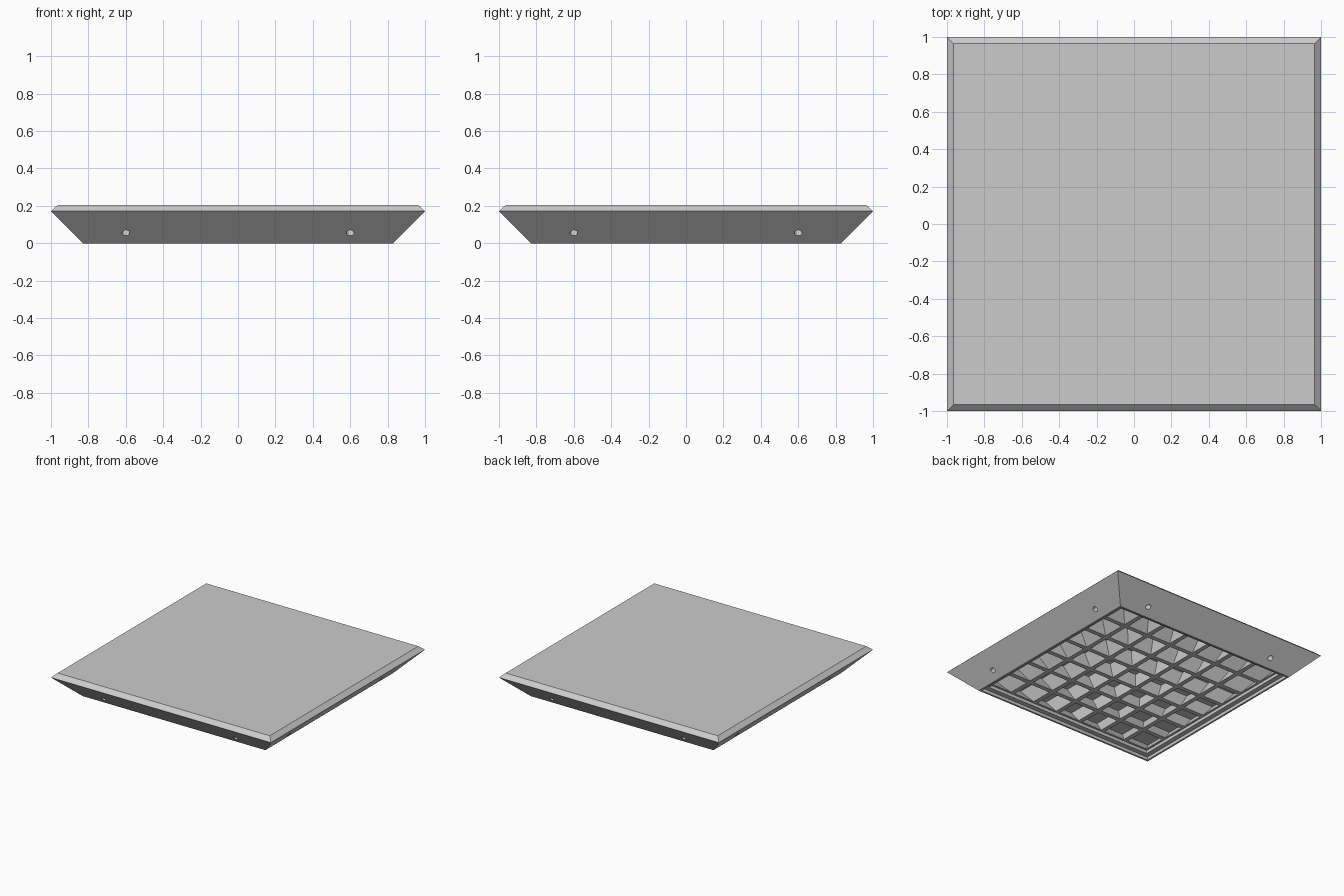
import bpy
import bmesh
from math import pi
from mathutils import Matrix, Vector

cube = bpy.data.objects.get("Cube")
if cube:
    bpy.data.objects.remove(cube, do_unlink=True)

BASE, WIDE = 0.83, 0.172      # half width at the foot, height of the widest edge
TOP, CHAMFER = 0.205, 0.036
RIB_LEVEL = 0.05              # underside of the recessed ribs
CEILING = 0.165               # top of the hollows
CELLS, RIB, FIELD = 7, 0.035, 0.715

grey = bpy.data.materials.new("light_grey")
grey.use_nodes = True
colour = (0.6, 0.6, 0.6, 1)
grey.diffuse_color = colour
grey.node_tree.nodes["Principled BSDF"].inputs["Base Color"].default_value = colour


def flare(z):
    """Outward scale of the body at height z (45 degree sides)."""
    return 1 + z / BASE


def rectangle(bm, x0, x1, y0, y1, z, scale=1.0):
    return [bm.verts.new((x * scale, y * scale, z))
            for x, y in ((x0, y0), (x1, y0), (x1, y1), (x0, y1))]


def solid(bm, rings):
    """Close a stack of rectangles into a solid."""
    for a, b in zip(rings, rings[1:]):
        for i in range(4):
            j = (i + 1) % 4
            bm.faces.new((a[i], a[j], b[j], b[i]))
    bm.faces.new(rings[0])
    bm.faces.new(rings[-1])


def stepped(bm, profile):
    solid(bm, [rectangle(bm, -h, h, -h, h, z) for h, z in profile])


def finish(bm, name):
    bmesh.ops.recalc_face_normals(bm, faces=bm.faces)
    mesh = bpy.data.meshes.new(name)
    bm.to_mesh(mesh)
    bm.free()
    mesh.materials.append(grey)
    obj = bpy.data.objects.new(name, mesh)
    bpy.context.collection.objects.link(obj)
    return obj


def cut(target, cutter):
    cutter.hide_render = True
    mod = target.modifiers.new("cut", 'BOOLEAN')
    mod.operation = 'DIFFERENCE'
    mod.solver = 'EXACT'
    mod.object = cutter
    bpy.context.view_layer.objects.active = target
    bpy.ops.object.modifier_apply(modifier=mod.name)
    bpy.data.objects.remove(cutter, do_unlink=True)


# Flared tile body with a chamfered upper edge
bm = bmesh.new()
stepped(bm, ((BASE, 0), (1, WIDE), (1 - CHAMFER, TOP)))
tile = finish(bm, "tile_body")

# Two-step recess inside the foot rim
bm = bmesh.new()
stepped(bm, ((0.815, -0.02), (0.815, 0.025), (0.775, 0.025), (0.775, RIB_LEVEL)))
cut(tile, finish(bm, "recess_cutter"))

# Grid of flared hollows above the recess, leaving crossed ribs
low = RIB_LEVEL - 0.02
bm = bmesh.new()
pitch = (2 * FIELD + RIB) / CELLS
starts = [-FIELD + i * pitch for i in range(CELLS)]
for x in starts:
    for y in starts:
        box = (x, x + pitch - RIB, y, y + pitch - RIB)
        solid(bm, [rectangle(bm, *box, z, flare(z)) for z in (low, CEILING)])
cut(tile, finish(bm, "hollow_cutter"))

# Two small round sockets, square to each sloping side
bm = bmesh.new()
for quarter in range(4):
    turn = Matrix.Rotation(quarter * pi / 2, 4, 'Z')
    for side in (-0.6, 0.6):
        place = turn @ Matrix.Translation(Vector((side, -0.885, 0.055)))
        bmesh.ops.create_cone(bm, cap_ends=True, segments=12,
                              radius1=0.021, radius2=0.021, depth=0.11,
                              matrix=place @ Matrix.Rotation(-pi / 4, 4, 'X'))
cut(tile, finish(bm, "socket_cutter"))
